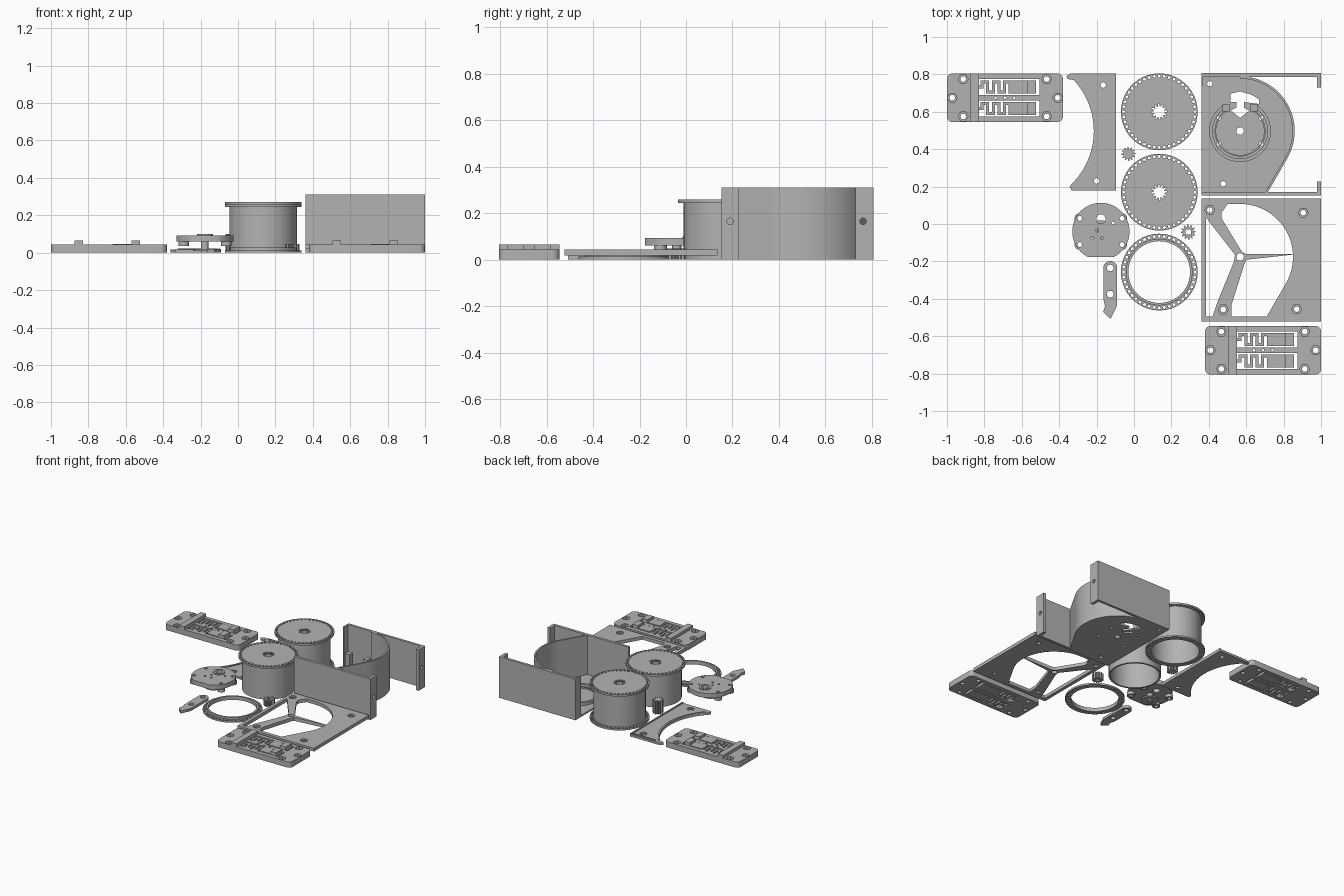
import bpy, bmesh
from math import sin, cos, radians, pi

cube = bpy.data.objects.get("Cube")
if cube:
    bpy.data.objects.remove(cube, do_unlink=True)

grey = bpy.data.materials.new("plain grey")
grey.use_nodes = True
grey.diffuse_color = (0.45, 0.45, 0.45, 1)
grey.node_tree.nodes["Principled BSDF"].inputs["Base Color"].default_value = (0.45, 0.45, 0.45, 1)


# ---- profile helpers ----
def arc(cx, cy, r, a0, a1, n=32):
    angles = [radians(a0 + (a1 - a0) * i / n) for i in range(n + 1)]
    return [(cx + r * cos(a), cy + r * sin(a)) for a in angles]


def circle(cx, cy, r, n=24):
    return arc(cx, cy, r, 0, 360, n)[:-1]


def rect(x0, y0, x1, y1):
    return [(x0, y0), (x1, y0), (x1, y1), (x0, y1)]


def rounded(x0, y0, x1, y1, r):
    return (arc(x1 - r, y1 - r, r, 0, 90, 6) + arc(x0 + r, y1 - r, r, 90, 180, 6)
            + arc(x0 + r, y0 + r, r, 180, 270, 6) + arc(x1 - r, y0 + r, r, 270, 360, 6))


def gear(cx, cy, r_out, r_in, teeth):
    pts = []
    for i in range(teeth * 4):
        r = r_out if i % 4 < 2 else r_in
        a = 2 * pi * i / (teeth * 4)
        pts.append((cx + r * cos(a), cy + r * sin(a)))
    return pts


def band(cx, cy, r_in, r_out, a0, a1, n=40):
    return arc(cx, cy, r_out, a0, a1, n) + arc(cx, cy, r_in, a1, a0, n)


def teardrop(cx, cy, r, y_end):
    """Quarter-plus arc that runs off along its tangent to y_end."""
    pts = arc(cx, cy, r, 90, -30, 48)
    x, y = pts[-1]
    return pts + [(x - (y - y_end) * 0.577, y_end)]


def slab(name, z0, z1, *loops):
    """Extrude closed loops; inner loops become holes."""
    cu = bpy.data.curves.new(name, 'CURVE')
    cu.dimensions = '2D'
    cu.fill_mode = 'BOTH'
    cu.extrude = (z1 - z0) / 2
    for pts in loops:
        s = cu.splines.new('POLY')
        s.points.add(len(pts) - 1)
        for p, (x, y) in zip(s.points, pts):
            p.co = (x, y, 0, 1)
        s.use_cyclic_u = True
    ob = bpy.data.objects.new(name, cu)
    bpy.context.collection.objects.link(ob)
    ob.location.z = (z0 + z1) / 2
    bpy.ops.object.select_all(action='DESELECT')
    ob.select_set(True)
    bpy.context.view_layer.objects.active = ob
    bpy.ops.object.convert(target='MESH')
    ob = bpy.context.object
    bm = bmesh.new()
    bm.from_mesh(ob.data)
    bmesh.ops.remove_doubles(bm, verts=bm.verts, dist=1e-5)
    bmesh.ops.recalc_face_normals(bm, faces=bm.faces)
    bm.to_mesh(ob.data)
    bm.free()
    ob.data.materials.clear()
    ob.data.materials.append(grey)
    bpy.ops.object.shade_smooth_by_angle(angle=radians(30))
    return ob


def screw_slab(name, z0, z1, screws, *loops):
    """Plate with screw holes that widen into hexagon pockets on top."""
    mid = z0 + (z1 - z0) * 0.5
    slab(name + "_lower", z0, mid, *loops, *[circle(x, y, 0.015, 16) for x, y in screws])
    slab(name + "_upper", mid, z1, *loops, *[circle(x, y, 0.027, 6) for x, y in screws])


# ---- spring latch plates ----
def latch_plate(name, cx, cy):
    screws = [(cx + x, cy + y) for x in (-0.223, 0.223) for y in (-0.1, 0.1)]
    screws += [(cx - 0.282, cy), (cx + 0.282, cy)]
    windows = [rect(cx - 0.14, cy + y, cx + 0.185, cy + y + 0.085) for y in (-0.1, 0.015)]
    pins = [circle(cx + x, cy, 0.007, 10) for x in (-0.05, 0, 0.05)]
    screw_slab(name, 0, 0.043, screws,
               rounded(cx - 0.31, cy - 0.13, cx + 0.31, cy + 0.13, 0.03), *windows, *pins)
    slab(name + "_ridge", 0.043, 0.065, rect(cx - 0.185, cy - 0.13, cx - 0.14, cy + 0.13))
    for side, y in (("right", cy - 0.0575), ("left", cy + 0.0575)):
        slab(f"{name}_{side}_slider", 0, 0.046, rect(cx + 0.02, y - 0.036, cx + 0.165, y + 0.036))
        slab(f"{name}_{side}_catch", 0.046, 0.065, rect(cx + 0.12, y - 0.036, cx + 0.165, y + 0.036))
        # serpentine spring as one ribbon
        path = [(cx - 0.15, y)]
        for i in range(5):
            x, end = cx - 0.122 + i * 0.03, 0.028 * (-1) ** i
            path += [(x, y + (end if i == 0 else -end) * (0 if i == 0 else 1)), (x, y + end)]
        path += [(cx + 0.018, y + 0.028), (cx + 0.03, y + 0.028)]
        w = 0.008
        for i, ((x0, y0), (x1, y1)) in enumerate(zip(path, path[1:])):
            slab(f"{name}_{side}_spring_{i}", 0.004, 0.039,
                 rect(min(x0, x1) - w, min(y0, y1) - w, max(x0, x1) + w, max(y0, y1) + w))


latch_plate("back_latch", -0.69, 0.675)
latch_plate("front_latch", 0.69, -0.675)

# ---- curved bracket ----
screw_slab("curved_bracket", 0, 0.016, [(-0.165, 0.743), (-0.2, 0.23)],
           [(-0.095, 0.805), (-0.34, 0.805), (-0.362, 0.79), (-0.355, 0.775)]
           + arc(-0.615, 0.497, 0.4, 43, -43) + [(-0.345, 0.2), (-0.335, 0.18), (-0.095, 0.18)])
slab("bracket_rim", 0.016, 0.023, band(-0.615, 0.497, 0.4, 0.412, 43, -43))
slab("bracket_back_lip", 0.016, 0.023, rect(-0.3, 0.785, -0.11, 0.797))
slab("bracket_side_lip", 0.016, 0.023, rect(-0.105, 0.18, -0.095, 0.805))


# ---- spools and loose flange ----
def rim_holes(cx, cy):
    return [circle(x, y, 0.008, 8) for x, y in circle(cx, cy, 0.191, 44)]


def spool(name, cx, cy, top):
    slab(name + "_top", top - 0.014, top, circle(cx, cy, 0.205, 72),
         gear(cx, cy, 0.042, 0.028, 12), *rim_holes(cx, cy))
    slab(name + "_barrel", 0, top - 0.014, circle(cx, cy, 0.18, 64), circle(cx, cy, 0.167, 64))


def flange(name, cx, cy):
    slab(name, 0, 0.013, circle(cx, cy, 0.205, 72), circle(cx, cy, 0.165, 64), *rim_holes(cx, cy))


spool("back_spool", 0.135, 0.6, 0.27)
flange("back_spool_flange", 0.135, 0.6)
spool("front_spool", 0.135, 0.17, 0.258)
flange("loose_flange", 0.135, -0.257)
slab("loose_flange_collar", 0.013, 0.028, circle(0.135, -0.257, 0.178, 64), circle(0.135, -0.257, 0.165, 64))

# ---- pinions ----
slab("solid_pinion", 0, 0.1, gear(-0.03, 0.375, 0.038, 0.026, 12))
slab("hollow_pinion", 0, 0.047, gear(0.29, -0.043, 0.04, 0.028, 12), rect(0.276, -0.057, 0.304, -0.029))

# ---- round carrier disc ----
dx, dy = -0.177, -0.04
corners = [(dx + x, dy + y) for x in (-0.113, 0.113) for y in (-0.07, 0.07)]
small = [(dx - 0.02, dy + 0.005), (dx - 0.045, dy - 0.035), (dx + 0.005, dy - 0.035), (dx + 0.065, dy + 0.045)]
slab("carrier_disc", 0.06, 0.093, arc(dx, dy, 0.153, -64, 244, 64), circle(dx, 0.027, 0.025),
     *[circle(x, y, 0.013, 14) for x, y in corners], *[circle(x, y, 0.008, 10) for x, y in small])
slab("carrier_boss", 0.093, 0.1, circle(dx, 0.027, 0.042), circle(dx, 0.027, 0.025))
slab("carrier_stem", 0, 0.06, circle(dx, dy, 0.02))
slab("carrier_stem_flange", 0.01, 0.02, circle(dx, dy, 0.06))
for i, (x, y) in enumerate(corners):
    slab(f"carrier_foot_{i}", 0.037, 0.06, circle(x, y, 0.028), circle(x, y, 0.013))

# ---- lever ----
slab("lever", 0, 0.02, arc(-0.127, -0.235, 0.037, 0, 180, 12)
     + [(-0.164, -0.4), (-0.155, -0.44), (-0.165, -0.47), (-0.125, -0.508), (-0.09, -0.435)],
     circle(-0.127, -0.235, 0.018, 16), circle(-0.127, -0.375, 0.018, 16))

# ---- housing ----
hx, hy = 0.567, 0.497
keyhole = [(-.05, .155), (-.05, .2), (0, .212), (.06, .195), (.1, .17), (.1, .145), (.02, .155), (.02, .125),
           (.05, .11), (0, .07), (-.05, .11), (-.02, .125), (-.02, .155)]
slab("housing_floor", 0, 0.012,
     teardrop(hx, hy, 0.288, 0.165) + [(0.36, 0.165), (0.36, 0.795), (hx, 0.795)],
     circle(hx, hy, 0.02), [(hx + x, hy + y) for x, y in keyhole],
     circle(0.405, 0.75, 0.014), circle(0.477, 0.215, 0.014),
     *[circle(hx + x, hy + y, 0.012, 14) for x in (-0.113, 0.113) for y in (-0.07, 0.07)])
slab("housing_curved_wall", 0, 0.31,
     teardrop(hx, hy, 0.292, 0.16) + teardrop(hx, hy, 0.28, 0.16)[::-1])
slab("housing_front_wall", 0, 0.31, rect(0.36, 0.152, 1, 0.172))
slab("housing_back_wall", 0, 0.31, rect(0.36, 0.787, 1, 0.806))
slab("housing_left_return", 0, 0.31, rect(0.36, 0.74, 0.37, 0.79))
slab("hub_ring", 0.012, 0.035, band(hx, hy, 0.147, 0.165, 125, 415, 64))
slab("hub_inner_ring", 0.012, 0.022, band(hx, hy, 0.128, 0.136, 125, 415, 64))
for side in (-1, 1):
    x = hx + side * 0.075
    slab("hub_post_" + ("left" if side > 0 else "right"), 0.012, 0.19,
         rect(x - 0.018, hy + 0.105, x + 0.018, hy + 0.145))
# end tabs, profiled in y and z, stood up on the side with their screw hole
for name, y0, y1, hole in (("front_tab", 0.152, 0.228, 0.19), ("back_tab", 0.73, 0.806, 0.762)):
    tab = slab("housing_" + name, -0.011, 0.011, rect(y0, 0, y1, 0.31), circle(hole, 0.165, 0.014))
    tab.rotation_euler = (pi / 2, 0, pi / 2)
    tab.location = (0.989, 0, 0)

# ---- spoked cover frame ----
fx, fy = 0.567, -0.176
upper = arc(fx, fy, 0.283, 90, 3) + [(0.6, -0.161), (0.578, -0.15), (0.468, 0.03), (0.468, 0.06), (0.5, 0.107)]
lower = (teardrop(fx, fy, 0.283, -0.495)[35:] + [(0.522, -0.495), (0.522, -0.43), (0.59, -0.215), (0.6, -0.191)])
left = [(0.385, 0.035), (0.54, -0.165), (0.535, -0.2), (0.445, -0.42), (0.42, -0.495), (0.385, -0.495)]
screw_slab("cover_frame", 0.019, 0.044, [(0.405, 0.075), (0.905, 0.06), (0.477, -0.457), (0.87, -0.455)],
           rect(0.36, -0.522, 1, 0.135), upper, lower, left, circle(fx, fy, 0.02))
